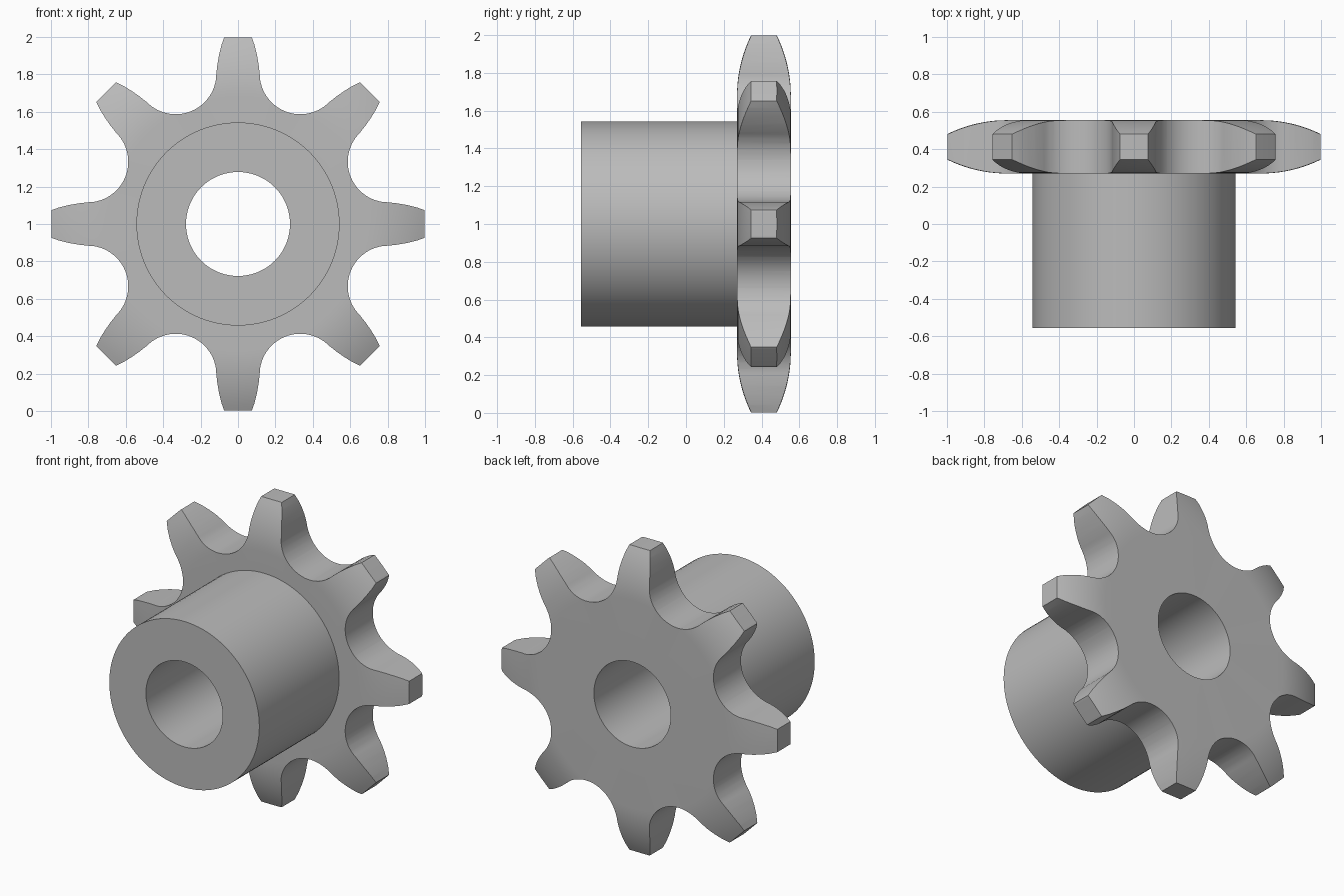
import bpy, bmesh
from math import sin, cos, pi, radians, atan2, sqrt

cube = bpy.data.objects.get("Cube")
if cube:
    bpy.data.objects.remove(cube, do_unlink=True)

TEETH = 8
BORE, HUB, TIP = 0.278, 0.543, 1.0
FRONT, PLATE, BACK = -0.555, 0.27, 0.555


def make_object(name, bm):
    bmesh.ops.recalc_face_normals(bm, faces=bm.faces)
    mesh = bpy.data.meshes.new(name)
    bm.to_mesh(mesh)
    bm.free()
    ob = bpy.data.objects.new(name, mesh)
    bpy.context.collection.objects.link(ob)
    return ob


def polar(r, a, y):
    return (r * sin(a), y, 1 + r * cos(a))


def lathe(name, profile, segments):
    """Spin a closed (radius, y) profile about the shaft axis."""
    bm = bmesh.new()
    rings = [[bm.verts.new(polar(r, 2 * pi * i / segments, y)) for r, y in profile]
             for i in range(segments)]
    n = len(profile)
    for i in range(segments):
        a, b = rings[i], rings[(i + 1) % segments]
        for j in range(n):
            k = (j + 1) % n
            bm.faces.new((a[j], a[k], b[k], b[j]))
    return make_object(name, bm)


def tooth_outline():
    """Half a tooth then half a gap as (angle, radius), mirrored and repeated."""
    pitch, roller, half_step = 0.87, 0.217, pi / TEETH
    cx, cz = pitch * sin(half_step), pitch * cos(half_step)
    pts = [(0.074, 0.998), (0.089, 0.955), (0.101, 0.905), (0.110, 0.855)]
    start, end, steps = pi, 1.5 * pi - half_step, 14
    for i in range(steps + 1):
        t = start + (end - start) * i / steps
        pts.append((cx + roller * cos(t), cz + roller * sin(t)))
    half = [(atan2(x, z), sqrt(x * x + z * z)) for x, z in pts]
    pitch_shape = half + [(2 * half_step - a, r) for a, r in reversed(half[:-1])]
    return [(a + 2 * half_step * k, r) for k in range(TEETH) for a, r in pitch_shape]


# Turned blank: hub, plate with rounded rim shoulders, and bore
mid, half_thick = (PLATE + BACK) / 2, (BACK - PLATE) / 2
arc_start, arc_radius, steps = 0.68, 0.72, 10
shoulder = []
for i in range(steps + 1):
    r = arc_start + (TIP - arc_start) * i / steps
    drop = arc_radius - sqrt(arc_radius ** 2 - (r - arc_start) ** 2)
    shoulder.append((r, half_thick - drop))
profile = [(BORE, FRONT), (HUB, FRONT), (HUB, PLATE)]
profile += [(r, mid - h) for r, h in shoulder]
profile += [(r, mid + h) for r, h in reversed(shoulder)]
profile += [(BORE, BACK)]
sprocket = lathe("sprocket", profile, 96)

# Tooth-shaped prism that trims the blank
bm = bmesh.new()
outline = tooth_outline()
front = [bm.verts.new(polar(r, a, -1)) for a, r in outline]
back = [bm.verts.new(polar(r, a, 1)) for a, r in outline]
bm.faces.new(front)
bm.faces.new(back)
for i in range(len(outline)):
    j = (i + 1) % len(outline)
    bm.faces.new((front[i], front[j], back[j], back[i]))
cutter = make_object("tooth_cutter", bm)
cutter.hide_render = True

# Cut the teeth
mod = sprocket.modifiers.new("Teeth", 'BOOLEAN')
mod.operation = 'INTERSECT'
mod.solver = 'EXACT'
mod.object = cutter
bpy.ops.object.select_all(action='DESELECT')
bpy.context.view_layer.objects.active = sprocket
sprocket.select_set(True)
bpy.ops.object.modifier_apply(modifier=mod.name)
bpy.data.objects.remove(cutter, do_unlink=True)

# Plain grey metal
grey = (0.5, 0.5, 0.5, 1)
mat = bpy.data.materials.new("grey_metal")
mat.use_nodes = True
mat.diffuse_color = grey
mat.node_tree.nodes["Principled BSDF"].inputs["Base Color"].default_value = grey
sprocket.data.materials.clear()
sprocket.data.materials.append(mat)
bpy.ops.object.shade_smooth_by_angle(angle=radians(30))
